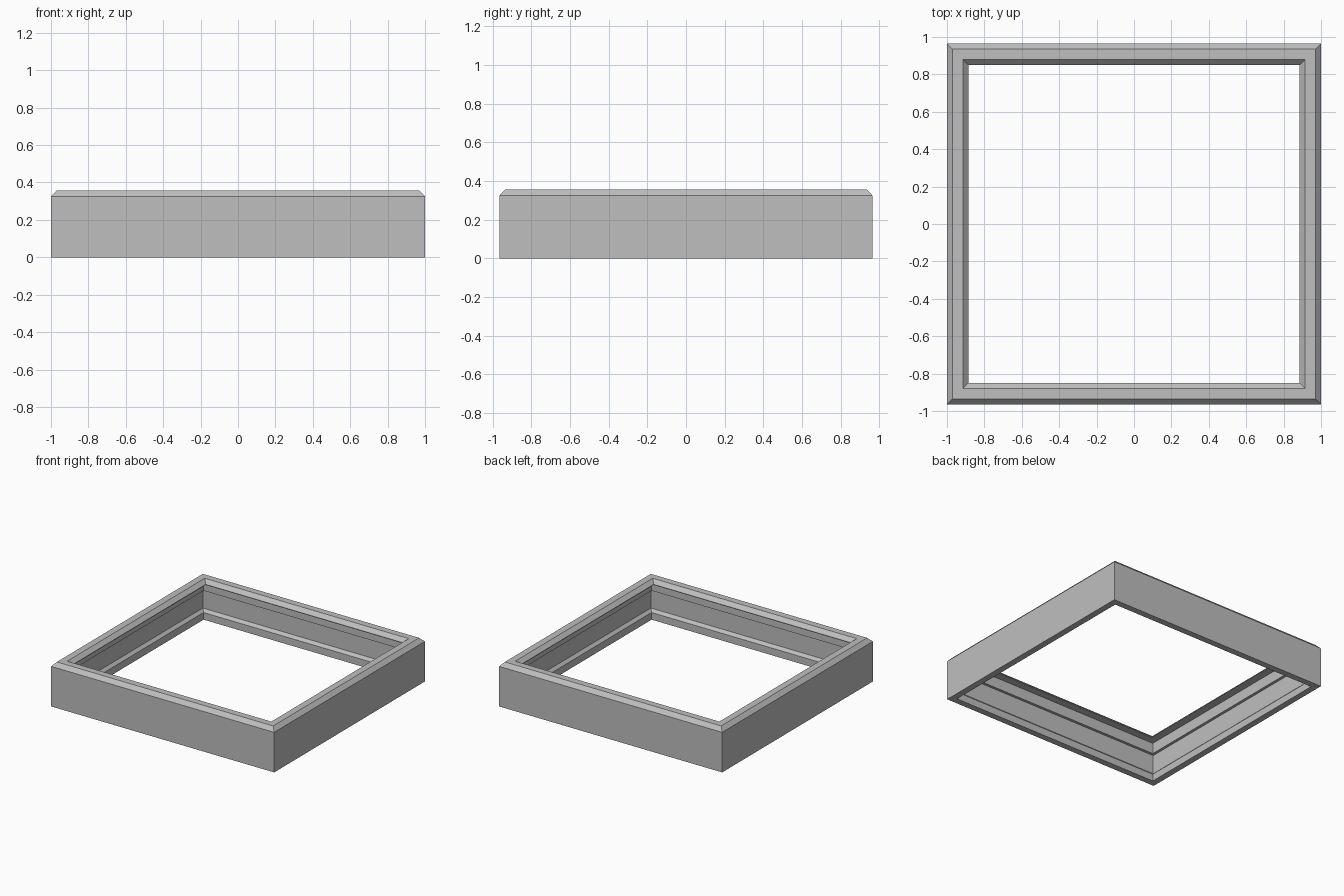
import bpy
import bmesh

old = bpy.data.objects.get("Cube")
if old:
    bpy.data.objects.remove(old, do_unlink=True)

# Single plain grey material
grey = bpy.data.materials.new("plain_grey")
grey.use_nodes = True
colour = (0.52, 0.52, 0.52, 1.0)
grey.diffuse_color = colour
grey.node_tree.nodes["Principled BSDF"].inputs["Base Color"].default_value = colour

HALF_X, HALF_Y = 1.0, 0.965

# Wall cross-section: (inset from the outer face, height)
profile = [
    (0.0, 0.0), (0.0, 0.325), (0.03, 0.357),      # outer face and chamfer
    (0.085, 0.357), (0.115, 0.327),               # flat rim and inner bevel
    (0.115, 0.322), (0.068, 0.322),               # underside of the top lip
    (0.052, 0.322), (0.052, 0.235), (0.03, 0.235),  # upper step
    (0.03, 0.08), (0.052, 0.058), (0.052, 0.0),   # recessed wall and bottom lip
]
profile.remove((0.068, 0.322))

# Sweep the section around four mitred corners
bm = bmesh.new()
corners = [(-1, -1), (1, -1), (1, 1), (-1, 1)]
rings = [[bm.verts.new((sx * (HALF_X - d), sy * (HALF_Y - d), z)) for d, z in profile]
         for sx, sy in corners]
count = len(profile)
for i, ring in enumerate(rings):
    following = rings[(i + 1) % len(rings)]
    for j in range(count):
        k = (j + 1) % count
        bm.faces.new((ring[j], following[j], following[k], ring[k]))
bmesh.ops.recalc_face_normals(bm, faces=bm.faces)

mesh = bpy.data.meshes.new("square_frame")
bm.to_mesh(mesh)
bm.free()
mesh.materials.append(grey)
frame = bpy.data.objects.new("square_frame", mesh)
bpy.context.collection.objects.link(frame)
